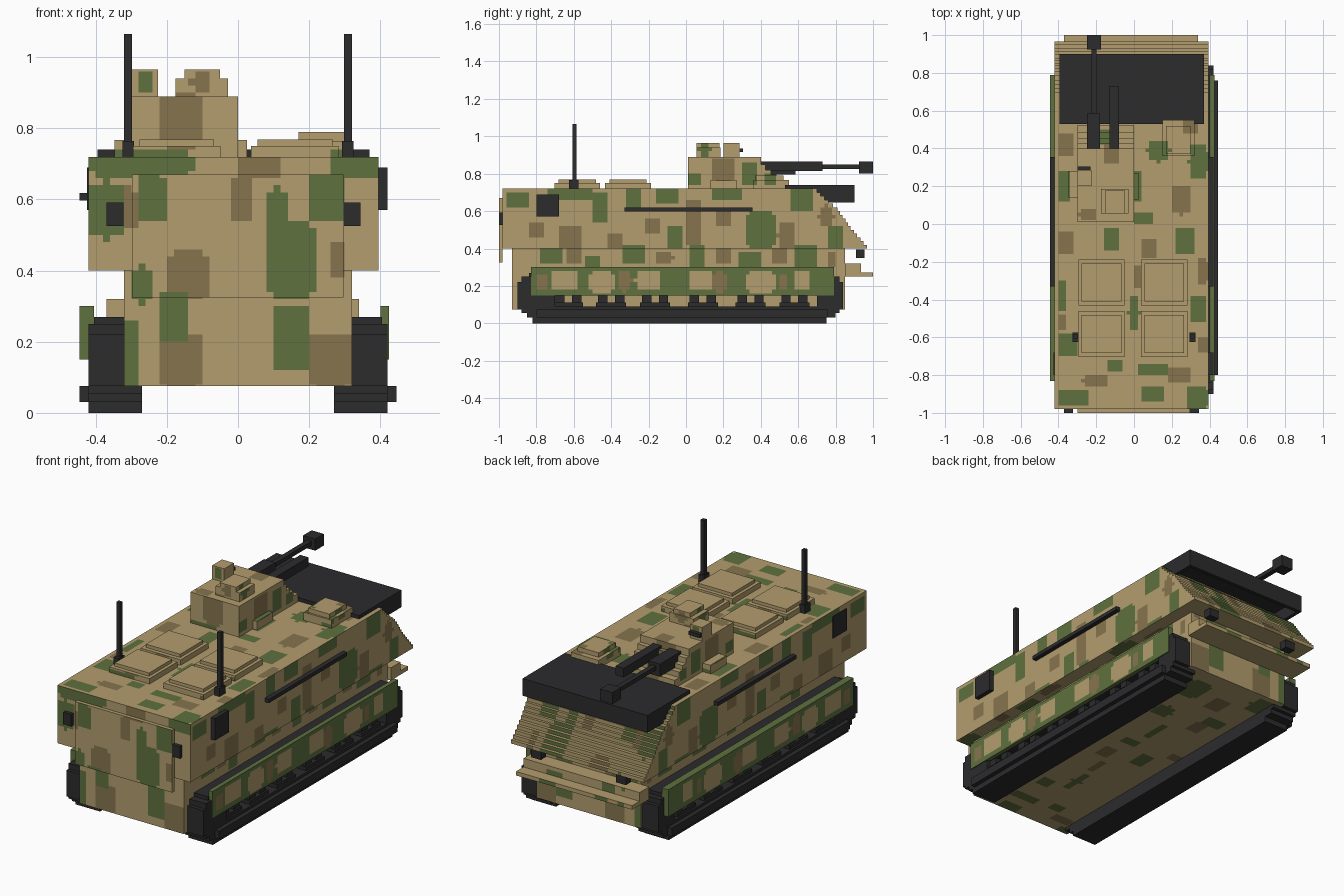
import bpy, bmesh, math

if "Cube" in bpy.data.objects:
    bpy.data.objects.remove(bpy.data.objects["Cube"], do_unlink=True)


def material(name, rgb):
    m = bpy.data.materials.new(name)
    m.use_nodes = True
    col = (*rgb, 1)
    m.diffuse_color = col
    bsdf = next(n for n in m.node_tree.nodes if n.type == 'BSDF_PRINCIPLED')
    bsdf.inputs["Base Color"].default_value = col
    bsdf.inputs["Roughness"].default_value = 0.9
    return m


TAN = material("sand_tan", (0.45, 0.34, 0.155))
GREEN = material("olive_green", (0.115, 0.165, 0.049))
BROWN = material("earth_brown", (0.24, 0.175, 0.076))
BLACK = material("dark_grey", (0.025, 0.025, 0.027))

# Camouflage patches per facing: centre u, v and half sizes u, v
SIDE_GREEN = [(-.90, .66, .06, .05), (-.62, .69, .12, .04), (-.46, .62, .04, .09), (-.28, .66, .05, .06),
              (-.10, .68, .07, .04), (.22, .69, .09, .04), (.40, .50, .08, .11), (.62, .66, .06, .07),
              (.80, .46, .05, .06), (-.72, .36, .07, .05), (-.50, .32, .05, .04), (-.28, .37, .06, .05),
              (.06, .36, .05, .07), (.34, .34, .06, .05), (.64, .36, .06, .06), (.04, .77, .04, .04),
              (.34, .80, .05, .06), (.10, .93, .03, .04), (-.06, .46, .04, .07), (.45, .77, .03, .03)]
SIDE_BROWN = [(-.62, .46, .06, .07), (-.38, .44, .04, .05), (.04, .54, .045, .12), (-.80, .50, .04, .05),
              (.54, .47, .05, .07), (.20, .57, .04, .06), (-.18, .52, .04, .05), (.75, .57, .04, .06),
              (-.60, .36, .04, .05), (-.12, .35, .05, .04), (.20, .36, .05, .04), (.50, .36, .05, .04),
              (.20, .82, .06, .06), (.78, .34, .03, .05)]
END_GREEN = [(-.27, .70, .16, .035), (.33, .70, .08, .04), (-.37, .57, .05, .08), (-.24, .60, .04, .07),
             (.15, .43, .075, .11), (.25, .60, .06, .07), (.15, .21, .05, .10), (-.18, .27, .04, .07),
             (-.30, .17, .03, .10), (.11, .55, .03, .08), (-.27, .36, .03, .05), (-.26, .93, .02, .03)]
END_BROWN = [(-.14, .39, .065, .065), (-.16, .15, .065, .075), (.26, .15, .06, .075), (.01, .60, .04, .06),
             (-.31, .57, .025, .06), (-.16, .82, .06, .08), (.28, .43, .03, .06), (.06, .69, .06, .03),
             (-.10, .93, .03, .03)]
TOP_GREEN = [(-.32, -.92, .09, .05), (.10, -.90, .07, .04), (.33, -.92, .06, .06), (-.12, -.08, .05, .06),
             (.27, -.09, .05, .07), (.13, .39, .06, .06), (.34, .33, .05, .09), (-.37, .20, .04, .09),
             (.02, .20, .03, .08), (-.38, -.38, .03, .09), (.34, -.45, .04, .08), (0, -.47, .03, .10),
             (-.35, -.64, .05, .06), (.10, -.77, .08, .04), (-.16, .46, .06, .04), (.15, .67, .07, .09),
             (-.25, .75, .08, .07), (-.10, -.75, .04, .03), (.05, .03, .05, .03), (.12, -.58, .05, .04)]
TOP_BROWN = [(.25, .13, .06, .08), (-.36, -.10, .05, .07), (.08, -.13, .04, .05), (-.20, -.83, .07, .04),
             (.24, -.80, .06, .04), (-.36, .42, .04, .06), (.36, -.25, .03, .07), (-.12, .37, .04, .05),
             (.30, .55, .05, .07), (-.05, .62, .06, .06), (.02, -.28, .03, .06), (-.38, -.52, .03, .05),
             (.36, -.64, .03, .05), (-.24, .05, .05, .03)]
SKIRT_TAN = [(-.65, .23, .07, .05), (-.45, .22, .07, .06), (-.20, .23, .07, .05), (.08, .23, .06, .06),
             (.40, .22, .08, .055), (.62, .23, .05, .06)]
SKIRT_BROWN = [(-.33, .23, .04, .06), (.18, .22, .035, .06), (.52, .22, .03, .05), (-.77, .22, .03, .04)]
PATCHES = [(SIDE_GREEN, SIDE_BROWN), (END_GREEN, END_BROWN), (TOP_GREEN, TOP_BROWN)]


def inside(patches, u, v):
    return any(((u - a) / p) ** 4 + ((v - b) / q) ** 4 < 1 for a, b, p, q in patches)


def camo(c, axis):
    u, v = [c[i] for i in range(3) if i != axis]
    green, brown = PATCHES[axis]
    return 1 if inside(green, u, v) else 2 if inside(brown, u, v) else 0


def skirt_camo(c, axis):
    return 0 if inside(SKIRT_TAN, c[1], c[2]) else 2 if inside(SKIRT_BROWN, c[1], c[2]) else 1


def cuts(a, b, step=0.02):
    inner = [i * step for i in range(math.ceil(a / step), math.floor(b / step) + 1)]
    return [a] + [t for t in inner if a + .002 < t < b - .002] + [b]


def finish(name, bm, mats):
    me = bpy.data.meshes.new(name)
    bm.to_mesh(me)
    bm.free()
    for m in mats:
        me.materials.append(m)
    ob = bpy.data.objects.new(name, me)
    bpy.context.collection.objects.link(ob)
    return ob


def camo_part(name, boxes, rule=camo):
    """Boxes (x0, x1, y0, y1, z0, z1) cut into cells that are painted by a rule."""
    bm = bmesh.new()
    for b in boxes:
        lo, hi = b[0::2], b[1::2]
        for axis in range(3):
            i, j = (axis + 1) % 3, (axis + 2) % 3
            us, vs = cuts(lo[i], hi[i]), cuts(lo[j], hi[j])
            for side in (lo[axis], hi[axis]):
                grid = []
                for u in us:
                    row = []
                    for v in vs:
                        p = [0, 0, 0]
                        p[axis], p[i], p[j] = side, u, v
                        row.append(bm.verts.new(p))
                    grid.append(row)
                for m in range(len(us) - 1):
                    for n in range(len(vs) - 1):
                        q = [grid[m][n], grid[m + 1][n], grid[m + 1][n + 1], grid[m][n + 1]]
                        f = bm.faces.new(q if side == hi[axis] else q[::-1])
                        f.material_index = rule(f.calc_center_median(), axis)
    bmesh.ops.remove_doubles(bm, verts=bm.verts, dist=1e-5)
    return finish(name, bm, (TAN, GREEN, BROWN))


def plain_part(name, boxes, mat=BLACK):
    bm = bmesh.new()
    for x0, x1, y0, y1, z0, z1 in boxes:
        vs = bmesh.ops.create_cube(bm, size=1)["verts"]
        bmesh.ops.scale(bm, vec=(x1 - x0, y1 - y0, z1 - z0), verts=vs)
        bmesh.ops.translate(bm, vec=((x0 + x1) / 2, (y0 + y1) / 2, (z0 + z1) / 2), verts=vs)
    return finish(name, bm, (mat,))


def flip(boxes):
    return [(-b[1], -b[0], *b[2:]) for b in boxes]


# Hull
camo_part("lower_hull", [(-.32, .32, -.93, .85, .075, .40)])
camo_part("upper_hull", [(-.42, .395, -.98, .60, .40, .72)])
camo_part("rear_door", [(-.298, .297, -1.0, -.98, .325, .67)])

# Stepped nose
NOSE = [(.40, .967), (.50, .88), (.60, .81), (.65, .75), (.72, .68)]


def nose_y(z):
    for (z0, y0), (z1, y1) in zip(NOSE, NOSE[1:]):
        if z <= z1:
            return y0 + (y1 - y0) * (z - z0) / (z1 - z0)
    return NOSE[-1][1]


camo_part("stepped_nose", [(-.42, .395, .60, nose_y(.40 + .02 * k), .40 + .02 * k, .42 + .02 * k)
                           for k in range(16)])
camo_part("bumper", [(-.37, .34, .85, 1.0, .25, .272), (-.37, .34, .85, .935, .272, .32)])

# Tracks with stepped ends, and road wheels
TRACK = [(.27, .42, -.82, .75, 0, .03), (.27, .42, -.85, .80, .03, .055), (.27, .42, -.88, .82, .055, .075),
         (.32, .42, -.90, .84, .075, .09), (.32, .42, -.90, -.70, .09, .22), (.32, .42, .70, .84, .09, .22),
         (.32, .405, -.88, .82, .15, .25), (.32, .405, -.84, .79, .25, .27), (.32, .42, -.88, -.83, .22, .25),
         (.32, .42, .78, .82, .22, .25), (.42, .445, -.80, .76, .03, .075)]
WHEELS = []
for y in (-.63, -.40, -.165, .09, .345, .58):
    WHEELS += [(.32, .41, y - .08, y + .08, .08, .11), (.32, .40, y - .07, y - .02, .11, .15),
               (.32, .40, y + .02, y + .07, .11, .15)]
for side, f in (("left", list), ("right", flip)):
    plain_part(side + "_track", f(TRACK))
    plain_part(side + "_road_wheels", f(WHEELS))
camo_part("left_skirt", [(.40, .425, -.83, .79, .15, .30)], skirt_camo)
camo_part("right_skirt", [(-.445, -.405, -.83, .79, .15, .30)], skirt_camo)

# Side rails and vents
plain_part("side_rails", [(.395, .42, -.33, .355, .597, .618), (-.445, -.42, -.33, .355, .597, .618)])
plain_part("side_vents", [(.395, .42, -.80, -.68, .57, .69), (-.425, -.42, -.80, -.68, .57, .69)])

# Lamps
plain_part("rear_lamps", [(-.37, -.322, -1.0, -.98, .525, .592), (.297, .345, -1.0, -.98, .525, .592)])
plain_part("headlamps", [(x - .03, x + .03, .91, .955, .35, .395) for x in (-.27, .25)])

# Front deck cover: hollow lid with rims
plain_part("deck_cover", [(-.395, .37, .53, .90, .715, .74), (-.395, .37, .88, .90, .645, .72),
                          (-.395, -.375, .53, .88, .645, .72), (.35, .37, .53, .88, .645, .72)])

# Roof hatches
for k, (x, y) in enumerate([(-.172, -.582), (.16, -.582), (-.172, -.31), (.16, -.31)]):
    camo_part(f"roof_hatch_{k + 1}", [(x - .123, x + .123, y - .122, y + .122, .72, .75)],
              lambda c, axis: 0 if axis == 2 else camo(c, axis))
    plain_part(f"roof_hatch_lid_{k + 1}", [(x - .105, x + .105, y - .1, y + .1, .75, .768)], TAN)
camo_part("driver_hatch", [(.15, .32, .36, .55, .72, .765), (.17, .30, .37, .52, .765, .79)])

# Turret with stepped front
camo_part("turret", [(-.298, 0, .01, .40, .72, .89), (-.298, 0, .40, .425, .72, .85),
                     (-.298, 0, .425, .455, .72, .82), (-.298, 0, .455, .485, .72, .795),
                     (-.298, 0, .485, .525, .72, .765)])
camo_part("turret_side_boxes", [(-.347, -.298, .14, .28, .72, .767), (0, .025, .13, .27, .72, .767)])
camo_part("commander_hatch", [(-.175, -.028, .055, .185, .89, .94), (-.15, -.05, .055, .18, .94, .965)])
camo_part("sight", [(-.298, -.225, .20, .285, .89, .965)])
plain_part("sight_lens", [(-.298, -.23, .285, .305, .915, .935)])

# Guns
plain_part("main_gun", [(-.25, -.18, .38, .585, .795, .865), (-.226, -.198, .585, .93, .825, .848),
                        (-.25, -.175, .925, 1.0, .802, .866)])
plain_part("second_gun", [(-.13, -.08, .38, .73, .815, .865)])

# Antennas
plain_part("antennas", [(s * .309 - .011, s * .309 + .011, -.607, -.585, .72, 1.065) for s in (-1, 1)])
plain_part("antenna_bases", [(s * .309 - .016, s * .309 + .016, -.625, -.575, .72, .765) for s in (-1, 1)])
